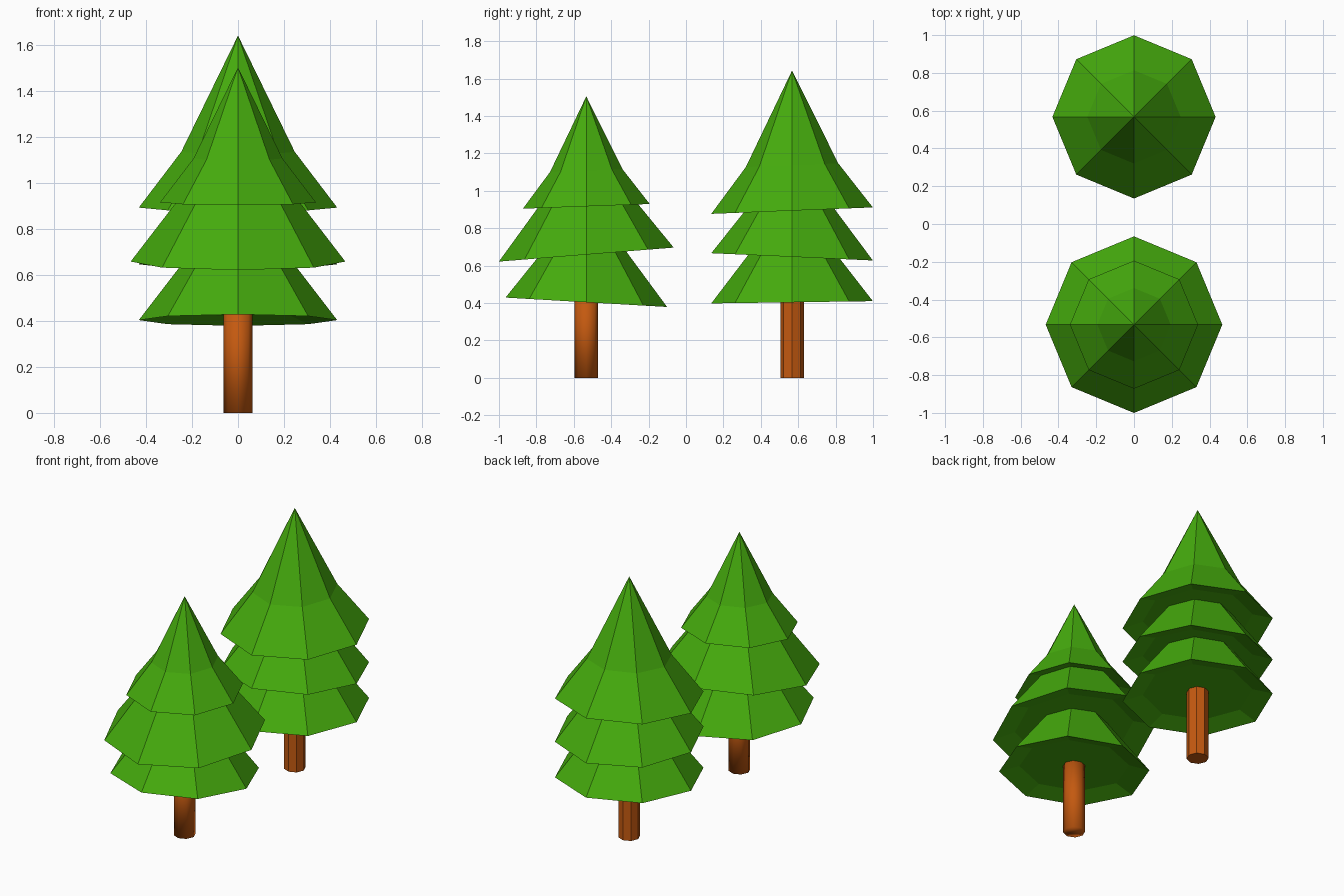
import bpy
import bmesh
import math

cube = bpy.data.objects.get("Cube")
if cube:
    bpy.data.objects.remove(cube, do_unlink=True)

SIDES = 8


def make_material(name, colour):
    mat = bpy.data.materials.new(name)
    mat.use_nodes = True
    mat.diffuse_color = colour
    mat.node_tree.nodes["Principled BSDF"].inputs["Base Color"].default_value = colour
    return mat


leaf_green = make_material("leaf green", (0.06, 0.41, 0.004, 1))
bark_brown = make_material("bark brown", (0.55, 0.10, 0.005, 1))


def lathe(name, profile, mat, y, z=0, scale=1, slant=0, smooth=False):
    """Spin a (radius, height) profile into a closed eight-sided solid.
    A slant makes the height rise along y."""
    bm = bmesh.new()
    rings = []
    for radius, height in profile:
        if radius == 0:
            rings.append([bm.verts.new((0, 0, height * scale))])
            continue
        ring = []
        for i in range(SIDES):
            a = math.tau * i / SIDES
            r = radius * scale
            dy = r * math.sin(a)
            ring.append(bm.verts.new((r * math.cos(a), dy, height * scale + slant * dy)))
        rings.append(ring)
    for low, high in zip(rings, rings[1:]):
        for i in range(SIDES):
            j = (i + 1) % SIDES
            if len(high) == 1:
                bm.faces.new((low[i], low[j], high[0]))
            else:
                bm.faces.new((low[i], low[j], high[j], high[i]))
    for end in (rings[0], rings[-1]):
        if len(end) > 1:
            bm.faces.new(end)
    bmesh.ops.recalc_face_normals(bm, faces=bm.faces)
    for face in bm.faces:
        face.smooth = smooth
    mesh = bpy.data.meshes.new(name)
    bm.to_mesh(mesh)
    bm.free()
    mesh.materials.append(mat)
    obj = bpy.data.objects.new(name, mesh)
    obj.location = (0, y, z)
    bpy.context.collection.objects.link(obj)
    return obj


# Branch tiers: shallow recessed underside and rim, then a skirt or a pointed top
UNDERSIDE = [(0.315, 0.035), (0.432, 0)]
SKIRT = UNDERSIDE + [(0.178, 0.33)]
CROWN = UNDERSIDE + [(0.247, 0.243), (0, 0.749)]
TRUNK = [(0.063, 0), (0.063, 0.46)]

# Each tree: name, y position, smooth trunk, tiers as (name, profile, z, scale, slant)
TREES = [
    ("front_tree", -0.533, True, [("lower", SKIRT, 0.404, 1, -0.058),
                                  ("middle", SKIRT, 0.659, 1.082, 0.08),
                                  ("upper", CROWN, 0.917, 0.785, 0.037)]),
    ("back_tree", 0.567, False, [("lower", SKIRT, 0.404, 1, 0.014),
                                 ("middle", SKIRT, 0.647, 1, -0.045),
                                 ("upper", CROWN, 0.894, 1, 0.04)]),
]

for tree, y, smooth_trunk, tiers in TREES:
    lathe(tree + "_trunk", TRUNK, bark_brown, y, smooth=smooth_trunk)
    for tier, profile, z, scale, slant in tiers:
        lathe(f"{tree}_{tier}_branches", profile, leaf_green, y, z, scale, slant)
